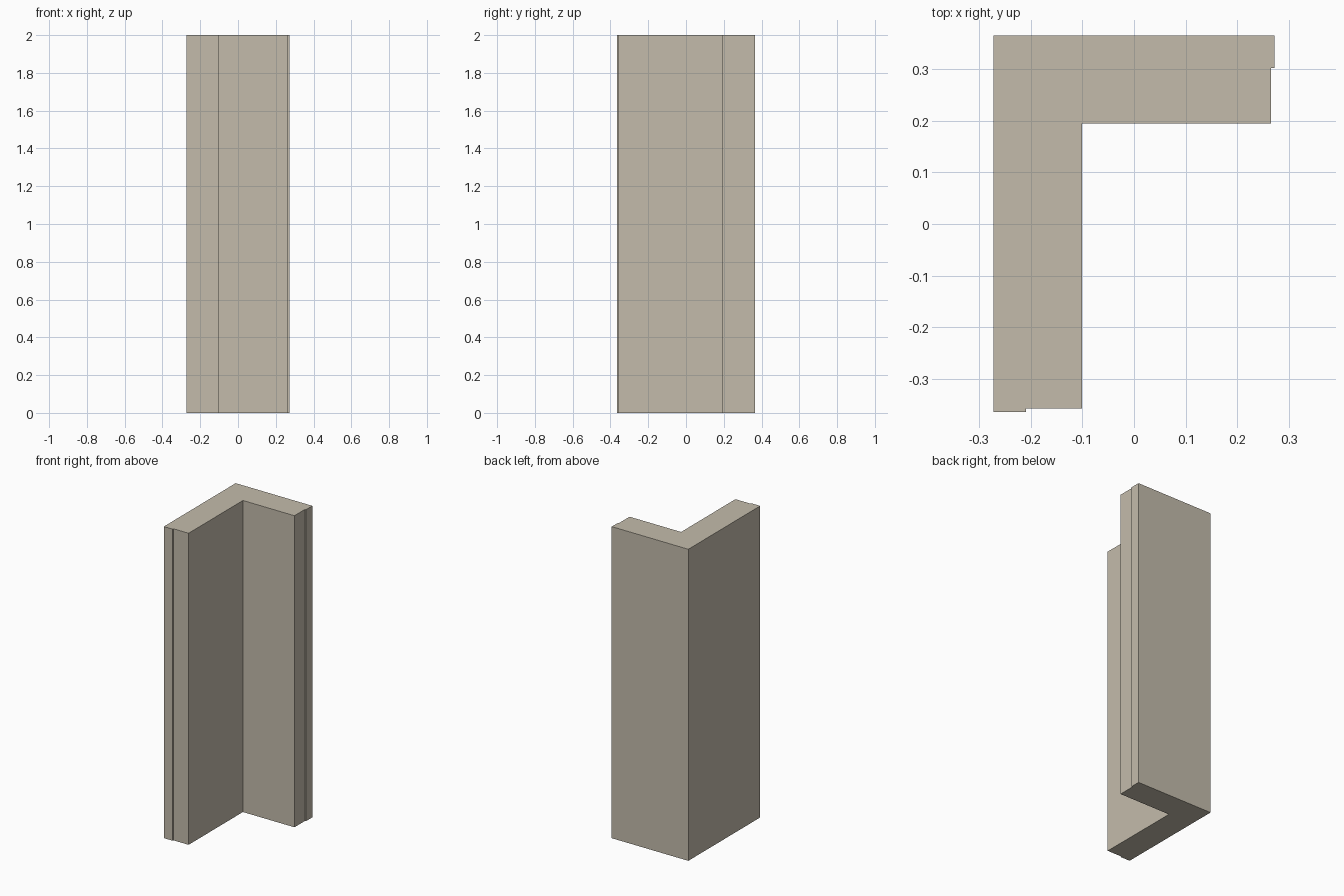
import bpy, bmesh

if "Cube" in bpy.data.objects:
    bpy.data.objects.remove(bpy.data.objects["Cube"])

# L-shaped corner profile with a small rebate at the end of each leg
profile = [(-0.272, -0.364), (-0.209, -0.364), (-0.209, -0.357), (-0.101, -0.357),
           (-0.101, 0.194), (0.265, 0.194), (0.265, 0.302), (0.272, 0.302),
           (0.272, 0.365), (-0.272, 0.365)]
HEIGHT = 2.0

# Extrude the profile to full height
bm = bmesh.new()
base = bm.faces.new([bm.verts.new((x, y, 0)) for x, y in profile])
ext = bmesh.ops.extrude_face_region(bm, geom=[base], use_keep_orig=True)
top = [g for g in ext["geom"] if isinstance(g, bmesh.types.BMVert)]
bmesh.ops.translate(bm, verts=top, vec=(0, 0, HEIGHT))
bmesh.ops.recalc_face_normals(bm, faces=bm.faces)

mesh = bpy.data.meshes.new("corner_post")
bm.to_mesh(mesh)
bm.free()

# Plain stone-beige finish
mat = bpy.data.materials.new("warm_beige")
mat.diffuse_color = (0.55, 0.50, 0.41, 1)
mat.use_nodes = True
mat.node_tree.nodes["Principled BSDF"].inputs["Base Color"].default_value = mat.diffuse_color
mesh.materials.append(mat)

post = bpy.data.objects.new("corner_post", mesh)
bpy.context.collection.objects.link(post)
